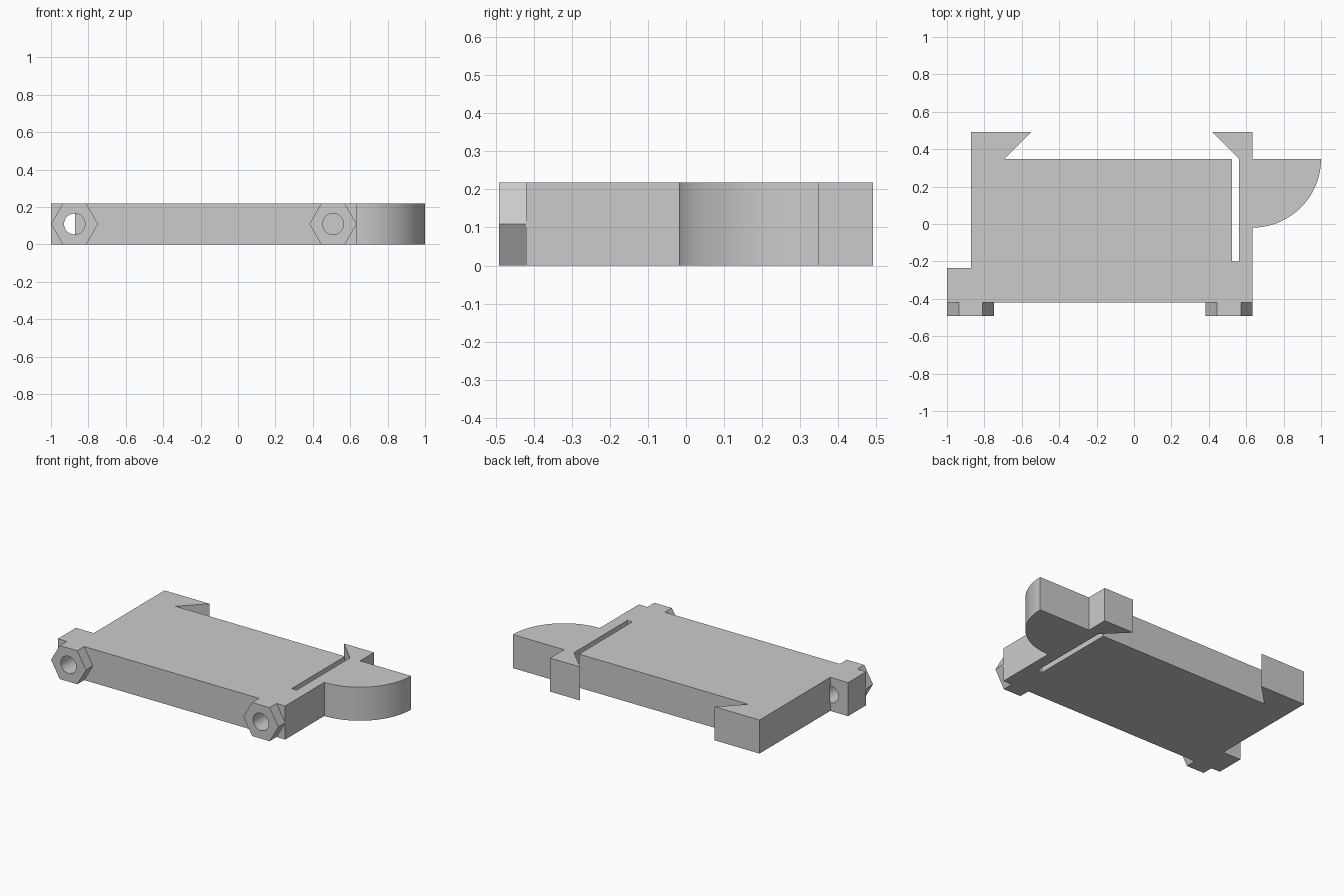
import bpy, bmesh, math
from mathutils import Matrix

cube = bpy.data.objects.get("Cube")
if cube:
    bpy.data.objects.remove(cube, do_unlink=True)

HEIGHT = 0.218
MID = HEIGHT / 2
NUT_X = (-0.874, 0.508)
FRONT, NUT_FRONT, NOTCH = -0.42, -0.491, -0.235

grey = bpy.data.materials.new("plain grey")
grey.use_nodes = True
colour = (0.6, 0.6, 0.6, 1)
grey.diffuse_color = colour
grey.node_tree.nodes["Principled BSDF"].inputs["Base Color"].default_value = colour


def add_object(name, bm):
    bmesh.ops.recalc_face_normals(bm, faces=bm.faces)
    mesh = bpy.data.meshes.new(name)
    bm.to_mesh(mesh)
    bm.free()
    mesh.materials.append(grey)
    obj = bpy.data.objects.new(name, mesh)
    bpy.context.collection.objects.link(obj)
    return obj


def prism_along_y(name, x, y0, y1, radius, sides):
    bm = bmesh.new()
    place = Matrix.Translation((x, (y0 + y1) / 2, MID)) @ Matrix.Rotation(math.pi / 2, 4, "X")
    # Turn the section so that a corner points along x
    spin = Matrix.Rotation(math.pi / 2, 4, "Z")
    bmesh.ops.create_cone(bm, cap_ends=True, segments=sides, radius1=radius,
                          radius2=radius, depth=y1 - y0, matrix=place @ spin)
    return add_object(name, bm)


def drill(obj, cutter):
    mod = obj.modifiers.new("hole", "BOOLEAN")
    mod.operation = "DIFFERENCE"
    mod.solver = "EXACT"
    mod.object = cutter


# Plate outline with hooked rear jaws, spring slot and rounded thumb tab
TAB_X, BACK, TAB_R = 0.633, 0.348, 0.367
arc = [(TAB_X + TAB_R * math.sin(a), BACK - TAB_R * math.cos(a))
       for a in (math.pi / 2 * i / 32 for i in range(33))]
outline = [(-1, FRONT), (TAB_X, FRONT)] + arc + [
    (TAB_X, BACK), (TAB_X, 0.491), (0.418, 0.491), (0.561, BACK),
    (0.561, -0.2), (0.525, -0.2), (0.525, BACK), (-0.692, BACK),
    (-0.549, 0.491), (-0.872, 0.491), (-0.872, NOTCH), (-1, NOTCH)]
bm = bmesh.new()
base = bm.faces.new([bm.verts.new((x, y, 0)) for x, y in outline])
top = bmesh.ops.extrude_face_region(bm, geom=[base])["geom"]
bmesh.ops.translate(bm, vec=(0, 0, HEIGHT),
                    verts=[v for v in top if isinstance(v, bmesh.types.BMVert)])
plate = add_object("clamp_plate", bm)
parts = [plate]

# Hexagonal nuts on the front with bolt holes running into the plate
for side, x in zip(("right", "left"), NUT_X):
    nut = prism_along_y(side + "_nut", x, NUT_FRONT, FRONT, MID / math.cos(math.pi / 6), 6)
    cutter = prism_along_y(side + "_hole_cutter", x, NUT_FRONT - 0.1, NOTCH + 0.003, 0.056, 32)
    cutter.hide_render = True
    cutter.hide_set(True)
    drill(nut, cutter)
    drill(plate, cutter)
    parts.append(nut)

# Smooth the curved walls and keep the corners crisp
bpy.ops.object.select_all(action="DESELECT")
for obj in parts:
    bpy.context.view_layer.objects.active = obj
    obj.select_set(True)
    for mod in list(obj.modifiers):
        bpy.ops.object.modifier_apply(modifier=mod.name)
bpy.ops.object.shade_smooth_by_angle(angle=math.radians(30))
